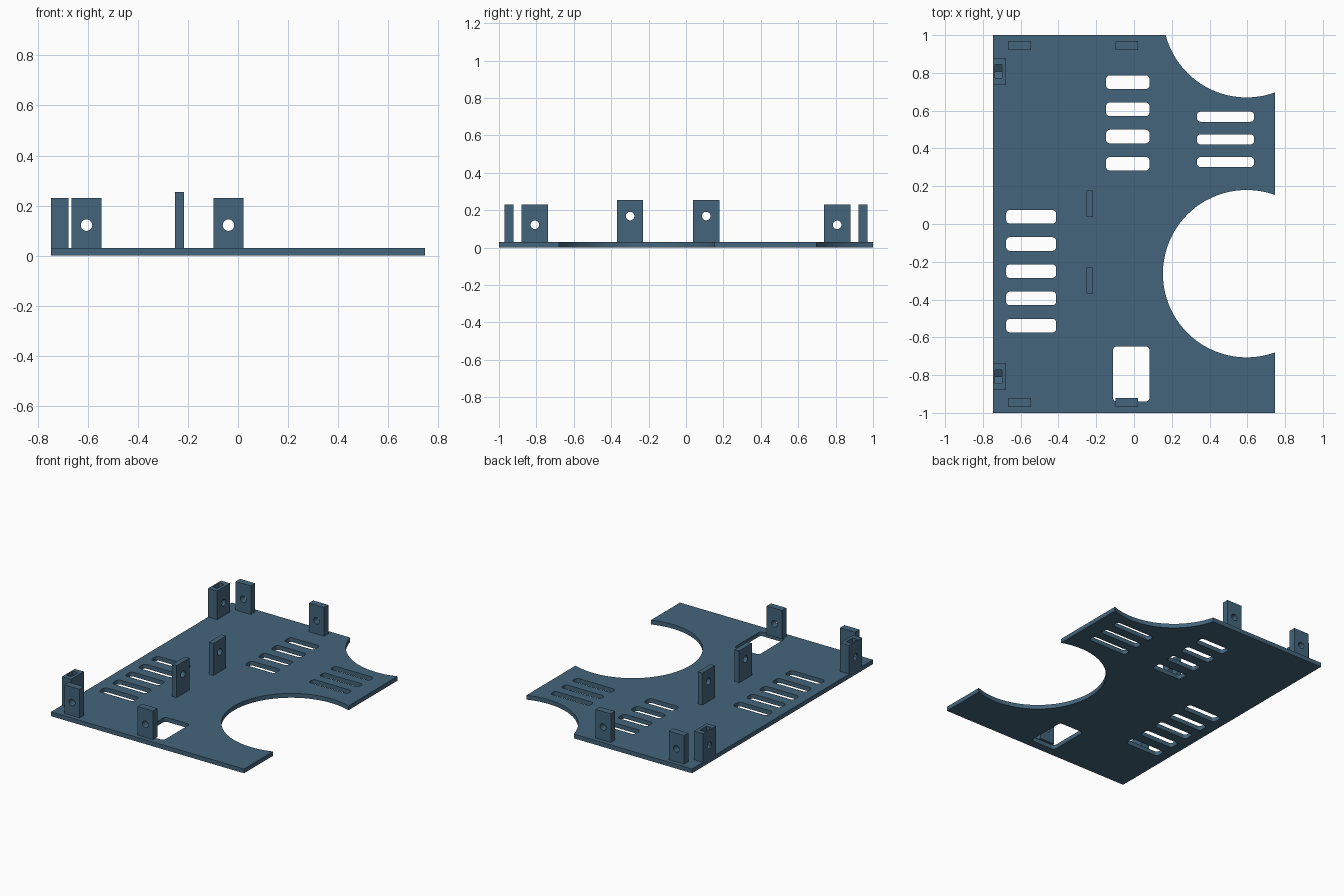
import bpy, bmesh, math
from mathutils import Matrix, Vector

if "Cube" in bpy.data.objects:
    bpy.data.objects.remove(bpy.data.objects["Cube"])

T = 0.03                      # plate thickness
R_HOLE = 0.023                # screw hole radius

paint = bpy.data.materials.new("slate blue")
paint.diffuse_color = (0.058, 0.13, 0.2, 1)
paint.use_nodes = True
paint.node_tree.nodes["Principled BSDF"].inputs["Base Color"].default_value = paint.diffuse_color


def prism(bm, pts, depth, matrix=Matrix()):
    """Extrude a 2D outline along local z."""
    face = bm.faces.new([bm.verts.new((x, y, 0)) for x, y in pts])
    ext = bmesh.ops.extrude_face_region(bm, geom=[face])["geom"]
    top = [v for v in ext if isinstance(v, bmesh.types.BMVert)]
    bmesh.ops.translate(bm, vec=(0, 0, depth), verts=top)
    bmesh.ops.transform(bm, matrix=matrix, verts=list(face.verts) + top)


def circle(cx, cy, r, n):
    return [(cx + r * math.cos(2 * math.pi * i / n),
             cy + r * math.sin(2 * math.pi * i / n)) for i in range(n)]


def rect(x0, x1, y0, y1):
    return [(x0, y0), (x1, y0), (x1, y1), (x0, y1)]


def rounded(x0, x1, y0, y1, r=0.02, n=5):
    corners = [(x1 - r, y1 - r), (x0 + r, y1 - r), (x0 + r, y0 + r), (x1 - r, y0 + r)]
    return [(cx + r * math.cos(math.pi / 2 * (k + i / n)),
             cy + r * math.sin(math.pi / 2 * (k + i / n)))
            for k, (cx, cy) in enumerate(corners) for i in range(n + 1)]


def make(name, bm):
    bmesh.ops.recalc_face_normals(bm, faces=bm.faces)
    me = bpy.data.meshes.new(name)
    bm.to_mesh(me)
    bm.free()
    ob = bpy.data.objects.new(name, me)
    bpy.context.collection.objects.link(ob)
    me.materials.append(paint)
    return ob


def cut(ob, bm):
    """Subtract the solids in bm from ob and discard the cutter."""
    cutter = make("cutter", bm)
    cutter.hide_render = True
    mod = ob.modifiers.new("cut", "BOOLEAN")
    mod.operation, mod.solver, mod.object = "DIFFERENCE", "EXACT", cutter
    dg = bpy.context.evaluated_depsgraph_get()
    me = bpy.data.meshes.new_from_object(ob.evaluated_get(dg))
    ob.modifiers.clear()
    ob.data = me
    bpy.data.objects.remove(cutter)


def box(name, x0, x1, y0, y1, z1):
    bm = bmesh.new()
    prism(bm, rect(x0, x1, y0, y1), z1 - T, Matrix.Translation((0, 0, T)))
    return make(name, bm)


def drill(ob, axis, x, y, z):
    """Cut a screw hole through ob along the x or y axis."""
    turn = Vector((0, 0, 1)).rotation_difference(
        Vector((1, 0, 0) if axis == "x" else (0, 1, 0))).to_matrix().to_4x4()
    bm = bmesh.new()
    prism(bm, circle(0, 0, R_HOLE, 32), 0.2,
          Matrix.Translation((x, y, z)) @ turn @ Matrix.Translation((0, 0, -0.1)))
    cut(ob, bm)


# Base plate
bm = bmesh.new()
prism(bm, rect(-0.747, 0.747, -1, 1), T)
plate = make("base_plate", bm)

# Round cutouts, vent slots and window through the plate
outlines = [circle(0.596, -0.263, 0.443, 128), circle(0.596, 1.113, 0.443, 128),
            rounded(-0.111, 0.082, -0.94, -0.648)]
outlines += [rounded(-0.148, 0.082, y - 0.036, y + 0.036)
             for y in (0.751 - 0.144 * i for i in range(4))]
outlines += [rounded(-0.677, -0.412, y - 0.036, y + 0.036)
             for y in (0.038 - 0.144 * i for i in range(5))]
outlines += [rounded(0.333, 0.636, y - 0.027, y + 0.027)
             for y in (0.568 - 0.12 * i for i in range(3))]
bm = bmesh.new()
for pts in outlines:
    prism(bm, pts, 0.2, Matrix.Translation((0, 0, -0.1)))
cut(plate, bm)

for side, label in ((-1, "front"), (1, "back")):
    # Edge tabs, drilled front to back
    for cx, pos in ((-0.605, "left"), (-0.038, "middle")):
        y0, y1 = sorted((side * 0.922, side * 0.97))
        tab = box(f"{label}_{pos}_tab", cx - 0.059, cx + 0.059, y0, y1, 0.23)
        drill(tab, "y", cx, side * 0.946, 0.122)

    # Corner brackets with a nut pocket open at the top
    cy = side * 0.808
    bracket = box(f"{label}_corner_bracket", -0.747, -0.677, cy - 0.071, cy + 0.071, 0.23)
    profile = [(-0.036, 0.3), (-0.036, 0.101), (0, 0.08), (0.036, 0.101), (0.036, 0.3)]
    stand = Matrix(((0, 0, 1, -0.737), (1, 0, 0, cy), (0, 1, 0, 0), (0, 0, 0, 1)))
    bm = bmesh.new()
    prism(bm, profile, 0.038, stand)
    cut(bracket, bm)
    drill(bracket, "x", -0.712, cy, 0.122)

# Inner tabs, drilled side to side
for cy, label in ((-0.299, "front"), (0.108, "back")):
    tab = box(f"{label}_inner_tab", -0.251, -0.216, cy - 0.07, cy + 0.07, 0.254)
    drill(tab, "x", -0.233, cy, 0.169)
